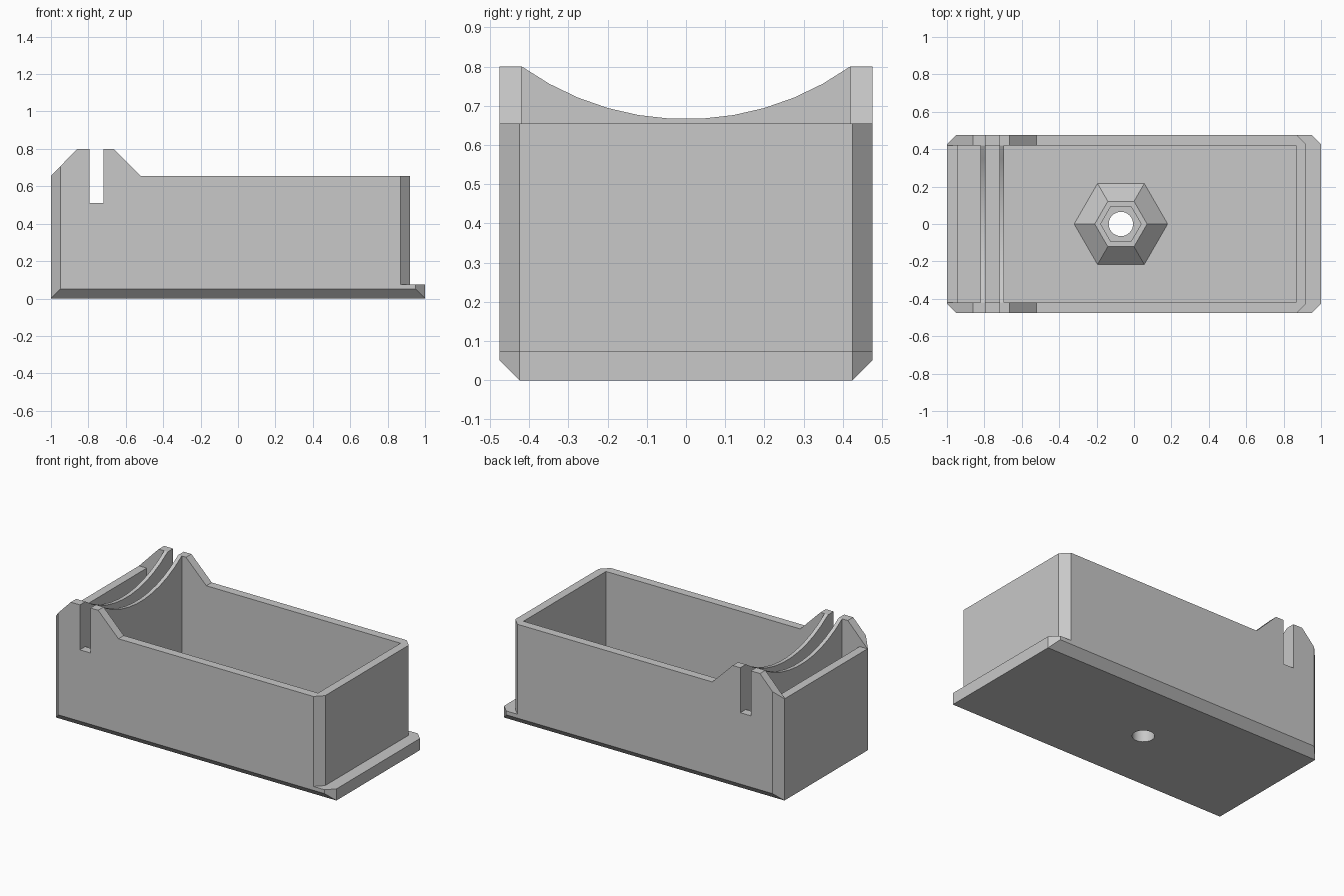
import bpy, bmesh, math
from mathutils import Vector

cube = bpy.data.objects.get("Cube")
if cube:
    bpy.data.objects.remove(cube, do_unlink=True)

GREY = (0.58, 0.58, 0.58, 1)
grey = bpy.data.materials.new("grey plastic")
grey.use_nodes = True
grey.diffuse_color = GREY
grey.node_tree.nodes["Principled BSDF"].inputs["Base Color"].default_value = GREY


def loft(name, lower, upper):
    """Closed solid between two matching rings of 3D points."""
    bm = bmesh.new()
    a = [bm.verts.new(p) for p in lower]
    b = [bm.verts.new(p) for p in upper]
    bm.faces.new(a)
    bm.faces.new(b)
    for i in range(len(a)):
        j = (i + 1) % len(a)
        bm.faces.new((a[i], a[j], b[j], b[i]))
    bmesh.ops.recalc_face_normals(bm, faces=bm.faces)
    mesh = bpy.data.meshes.new(name)
    bm.to_mesh(mesh)
    bm.free()
    mesh.materials.append(grey)
    obj = bpy.data.objects.new(name, mesh)
    bpy.context.collection.objects.link(obj)
    return obj


def prism(name, profile, axis, lo, hi):
    """Extrude a 2D profile along the given axis (0, 1 or 2)."""
    def ring(d):
        points = []
        for p in profile:
            q = list(p)
            q.insert(axis, d)
            points.append(Vector(q))
        return points
    return loft(name, ring(lo), ring(hi))


def box(name, x0, x1, y, z0, z1):
    return prism(name, [(x0, -y), (x1, -y), (x1, y), (x0, y)], 2, z0, z1)


def ngon(radius, sides):
    return [(BOSS_X + radius * math.cos(math.tau * i / sides),
             radius * math.sin(math.tau * i / sides)) for i in range(sides)]


def combine(obj, cutter, operation="DIFFERENCE"):
    mod = obj.modifiers.new("cut", "BOOLEAN")
    mod.object, mod.operation, mod.solver = cutter, operation, "EXACT"
    bpy.context.view_layer.update()
    graph = bpy.context.evaluated_depsgraph_get()
    mesh = bpy.data.meshes.new_from_object(obj.evaluated_get(graph))
    obj.modifiers.clear()
    obj.data = mesh
    bpy.data.objects.remove(cutter, do_unlink=True)


W, IN, TOP, RIM, FLOOR, CH = 0.475, 0.42, 0.8, 0.655, 0.075, 0.05
BOSS_X = -0.07

# Tray: side profile with end lip, raised ears and slots
tray = prism("tray", [(-1, 0), (1, 0), (1, FLOOR), (0.92, FLOOR), (0.92, RIM),
                      (-0.52, RIM), (-0.665, TOP), (-0.72, TOP), (-0.72, 0.51),
                      (-0.795, 0.51), (-0.795, TOP), (-0.86, TOP), (-1, RIM)], 1, -W, W)

# Chamfered upright corners and long bottom edges
plan = [(-1, -W + CH), (-1 + CH, -W), (1 - CH, -W), (1, -W + CH),
        (1, W - CH), (1 - CH, W), (-1 + CH, W), (-1, W - CH)]
combine(tray, prism("plan_cutter", plan, 2, -0.1, 1), "INTERSECT")
section = [(-W + CH, 0), (W - CH, 0), (W, CH), (W, 1), (-W, 1), (-W, CH)]
combine(tray, prism("section_cutter", section, 0, -1.1, 1.1), "INTERSECT")
for s in (-1, 1):
    corner = [(0.86, 0.485 * s), (0.93, 0.415 * s), (0.93, 0.485 * s)]
    combine(tray, prism("corner_cutter", corner, 2, FLOOR, 1))

# Cavity, low end wall and screw hole
combine(tray, box("cavity_cutter", -0.945, 0.865, IN, FLOOR, 1))
combine(tray, box("end_cutter", -1.1, -0.94, IN, RIM, 1))
combine(tray, prism("hole_cutter", ngon(0.065, 40), 2, -0.1, 0.3))

# Two cradle ribs with a concave top edge
R = 0.72
angles = [math.radians(6.43 * (k + 0.5)) for k in range(-6, 6)]
arc = [(R * math.sin(a), 1.386 - R * math.cos(a)) for a in angles]
rib = [(IN, FLOOR), (-IN, FLOOR), (-IN, TOP)] + arc + [(IN, TOP)]
parts = [tray]
for name, x in (("outer_rib", -0.82), ("inner_rib", -0.72)):
    parts.append(prism(name, rib, 0, x, x + 0.025))

# Tapered hexagonal boss with nut recess and hole
BOSS_TOP = 0.17
boss = loft("hex_boss", [(*p, FLOOR) for p in ngon(0.25, 6)],
            [(*p, BOSS_TOP) for p in ngon(0.14, 6)])
combine(boss, prism("nut_cutter", ngon(0.108, 6), 2, 0.1, 0.3))
combine(boss, prism("hole_cutter", ngon(0.065, 40), 2, -0.1, 0.3))
parts.append(boss)

# Smooth only the round surfaces
bpy.ops.object.select_all(action="DESELECT")
for obj in parts:
    obj.select_set(True)
bpy.context.view_layer.objects.active = tray
bpy.ops.object.shade_smooth_by_angle(angle=math.radians(20))
